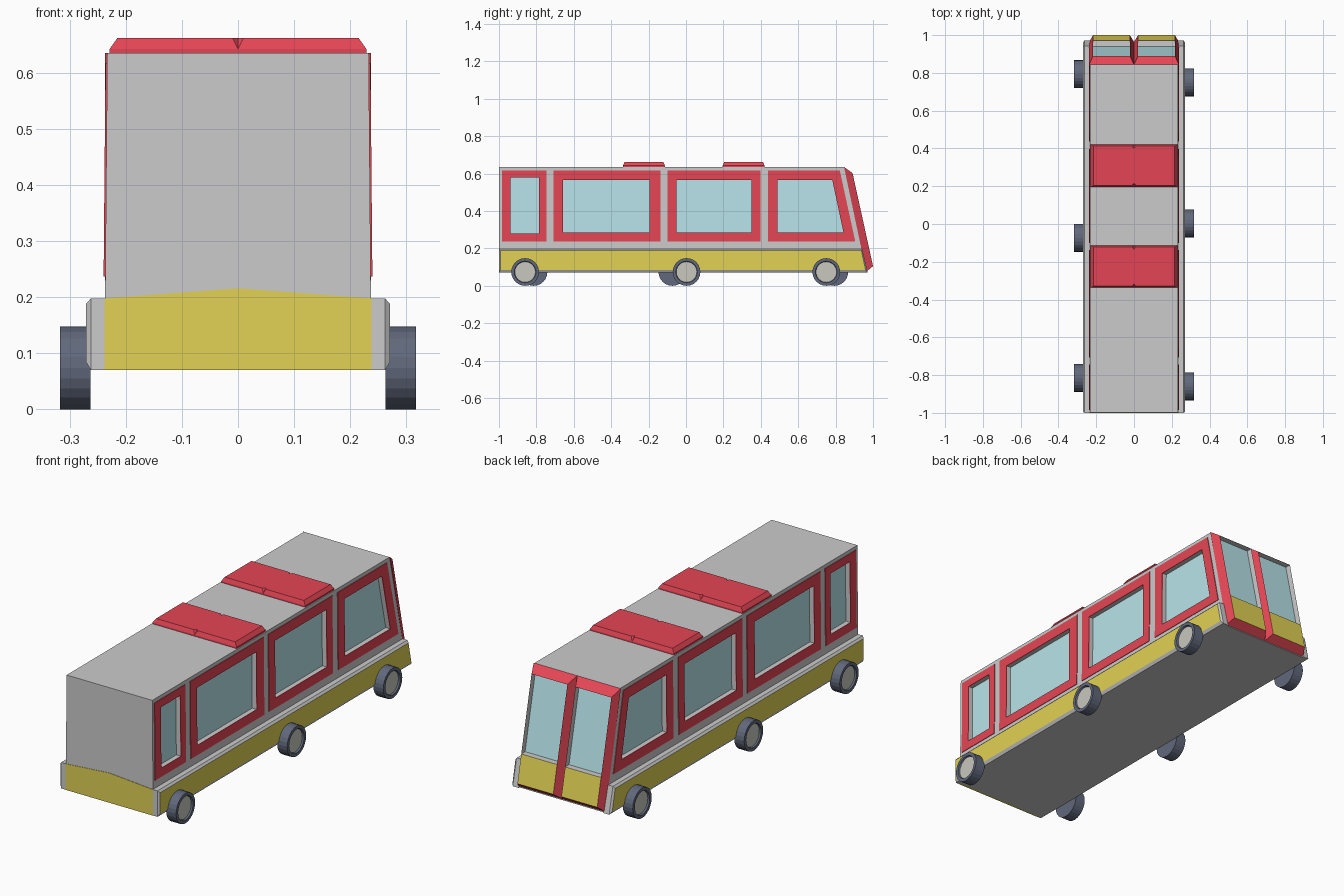
import bpy, bmesh, math

if "Cube" in bpy.data.objects:
    bpy.data.objects.remove(bpy.data.objects["Cube"])

def material(name, rgb):
    m = bpy.data.materials.new(name)
    m.diffuse_color = (*rgb, 1)
    m.use_nodes = True
    m.node_tree.nodes["Principled BSDF"].inputs["Base Color"].default_value = m.diffuse_color
    return m

RED = material("red", (0.78, 0.06, 0.09))
YELLOW = material("yellow", (0.76, 0.64, 0.09))
GLASS = material("glass", (0.48, 0.78, 0.82))
TYRE = material("tyre", (0.12, 0.14, 0.2))
HUB = material("hub", (0.58, 0.58, 0.52))
GREY = material("grey", (0.8, 0.8, 0.8))

def mesh(name, verts, faces, mats=(), slots=None, fix=True):
    me = bpy.data.meshes.new(name)
    me.from_pydata(verts, [], faces)
    for m in mats:
        me.materials.append(m)
    if slots:
        me.polygons.foreach_set("material_index", slots)
    if fix:
        bm = bmesh.new()
        bm.from_mesh(me)
        bmesh.ops.recalc_face_normals(bm, faces=bm.faces)
        bm.to_mesh(me)
        bm.free()
    ob = bpy.data.objects.new(name, me)
    bpy.context.collection.objects.link(ob)
    return ob

def loft(name, rings, mats=(), closed=False, band_slots=None, cap_slots=(0, 0)):
    """Bridge equal-length rings; cap both ends, or join last to first."""
    n, k = len(rings[0]), len(rings)
    verts = [p for r in rings for p in r]
    faces, slots = [], []
    for j in range(k if closed else k - 1):
        a, b = j * n, (j + 1) % k * n
        for i in range(n):
            faces.append((a + i, a + (i + 1) % n, b + (i + 1) % n, b + i))
            slots.append(band_slots[j] if band_slots else 0)
    if not closed:
        faces += [tuple(range(n)), tuple(range((k - 1) * n, k * n))]
        slots += list(cap_slots)
    return mesh(name, verts, faces, mats, slots)

def wall(z):
    """Half width of the body at height z (sides lean in slightly)."""
    return 0.238 - 0.005 * (z - 0.07) / 0.565

def on_side(quad, s, off):
    return [(s * (wall(z) + off), y, z) for y, z in quad]

# Main body with sloping nose
outline = [(-0.999, 0.07), (0.965, 0.07), (0.845, 0.635), (-0.999, 0.635)]
body = loft("body", [on_side(outline, -1, 0), on_side(outline, 1, 0)])

# Side windows: (outer frame, inner opening) as y/z quads
def rect(y0, y1, z0, z1, y1_top=None):
    return [(y0, z0), (y1, z0), (y1 if y1_top is None else y1_top, z1), (y0, z1)]

windows = [
    (rect(-0.985, -0.745, 0.237, 0.617), rect(-0.937, -0.785, 0.28, 0.578)),
    (rect(-0.708, -0.137, 0.237, 0.617), rect(-0.657, -0.195, 0.285, 0.567)),
    (rect(-0.1, 0.397, 0.237, 0.617), rect(-0.05, 0.35, 0.285, 0.567)),
    (rect(0.438, 0.905, 0.237, 0.617, 0.822), rect(0.49, 0.842, 0.285, 0.567, 0.782)),
]
DEPTH = 0.024
cutters = []
for s, side in ((-1, "left"), (1, "right")):
    for i, (outer, inner) in enumerate(windows):
        cutters.append(loft("window_cutter", [on_side(inner, s, -DEPTH), on_side(inner, s, 0.05)]))
        loft(f"{side}_window_frame_{i}",
             [on_side(outer, s, -0.001), on_side(outer, s, 0.003),
              on_side(inner, s, 0.003), on_side(inner, s, -0.001)], [RED], closed=True)
        loft(f"{side}_window_glass_{i}",
             [on_side(inner, s, -DEPTH - 0.004), on_side(inner, s, -DEPTH + 0.002)], [GLASS])

# Cut the window pockets into the body
bpy.ops.object.select_all(action='DESELECT')
for c in cutters:
    c.select_set(True)
bpy.context.view_layer.objects.active = cutters[0]
bpy.ops.object.join()
cutter = cutters[0]
cutter.hide_render = True
mod = body.modifiers.new("pockets", 'BOOLEAN')
mod.object, mod.operation, mod.solver = cutter, 'DIFFERENCE', 'EXACT'
bpy.context.view_layer.objects.active = body
body.select_set(True)
bpy.ops.object.modifier_apply(modifier="pockets")
bpy.data.objects.remove(cutter)

# Lower skirts with a yellow outer band
for s, side in ((-1, "left"), (1, "right")):
    base = [(-1, 0.07), (0.972, 0.07), (0.942, 0.198), (-1, 0.198)]
    band = [(-0.993, 0.085), (0.96, 0.085), (0.938, 0.188), (-0.993, 0.188)]
    loft(f"{side}_skirt", [[(s * 0.23, y, z) for y, z in base],
                           [(s * 0.262, y, z) for y, z in base],
                           [(s * 0.271, y, z) for y, z in band]],
         [GREY, YELLOW], cap_slots=(0, 1))

# Yellow end plate with a raised centre
plate = [(-0.238, 0.07), (0.238, 0.07), (0.238, 0.198), (0, 0.216), (-0.238, 0.198)]
loft("end_plate", [[(x, y, z) for x, z in plate] for y in (-0.99, -1.001)], [YELLOW])

# Two bevelled windscreen halves on the sloping nose
def back_y(z):
    return 0.965 - 0.12 * (z - 0.07) / 0.565

def front_y(z):
    return 1.0 - 0.11 * (z - 0.105) / 0.5

for s, side in ((-1, "left"), (1, "right")):
    v = [(s * x, back_y(z), z) for z in (0.075, 0.635) for x in (0, 0.237)]
    v += [(s * x, front_y(z), z) for z in (0.105, 0.24, 0.603) for x in (0.022, 0.217)]
    v += [(s * x, front_y(z) - 0.03, z) for z in (0.24, 0.603) for x in (0.022, 0.217)]
    f = [(0, 1, 3, 2),                                        # back
         (0, 1, 5, 4), (2, 3, 9, 8),                          # bottom, top
         (0, 4, 6, 8, 2), (1, 5, 7, 9, 3),                    # sides
         (4, 5, 7, 6),                                        # yellow panel
         (6, 7, 11, 10), (8, 9, 13, 12), (6, 8, 12, 10), (7, 9, 13, 11),  # reveals
         (10, 11, 13, 12)]                                    # glass
    mesh(f"{side}_windscreen", v, f, [RED, YELLOW, GREY, GLASS],
         [0, 0, 0, 0, 0, 1, 2, 2, 2, 2, 3])

# Roof hatches with bevelled corners and a small central notch
for i, yc in enumerate((-0.225, 0.308)):
    h, w, t = 0.112, 0.229, 0.014
    low = [(-w, -h), (0, -h), (0, -h), (0, -h), (w, -h),
           (w, h), (0, h), (0, h), (0, h), (-w, h)]
    k = h - 0.008
    top = [(-w + t, -k), (-0.01, -k), (0, -k + 0.012), (0.01, -k), (w - t, -k),
           (w - t, k), (0.01, k), (0, k - 0.012), (-0.01, k), (-w + t, k)]
    loft(f"roof_hatch_{i}", [[(x, yc + y, 0.63) for x, y in low],
                             [(x, yc + y, 0.642) for x, y in low],
                             [(x, yc + y, 0.662) for x, y in top]], [RED])

# Wheels: tyre profile lathed about x, with a recessed hub
N = 24
profile = [(0.074, 0.263), (0.074, 0.317), (0.058, 0.317), (0.055, 0.309)]
for s, side, places in ((-1, "left", (-0.815, -0.073, 0.793)),
                        (1, "right", (-0.86, 0.003, 0.75))):
    for i, y in enumerate(places):
        rings = [[(s * x, y + r * math.cos(a), 0.074 + r * math.sin(a))
                  for a in (2 * math.pi * j / N for j in range(N))] for r, x in profile]
        loft(f"{side}_wheel_{i}", rings, [TYRE, HUB], cap_slots=(0, 1))
